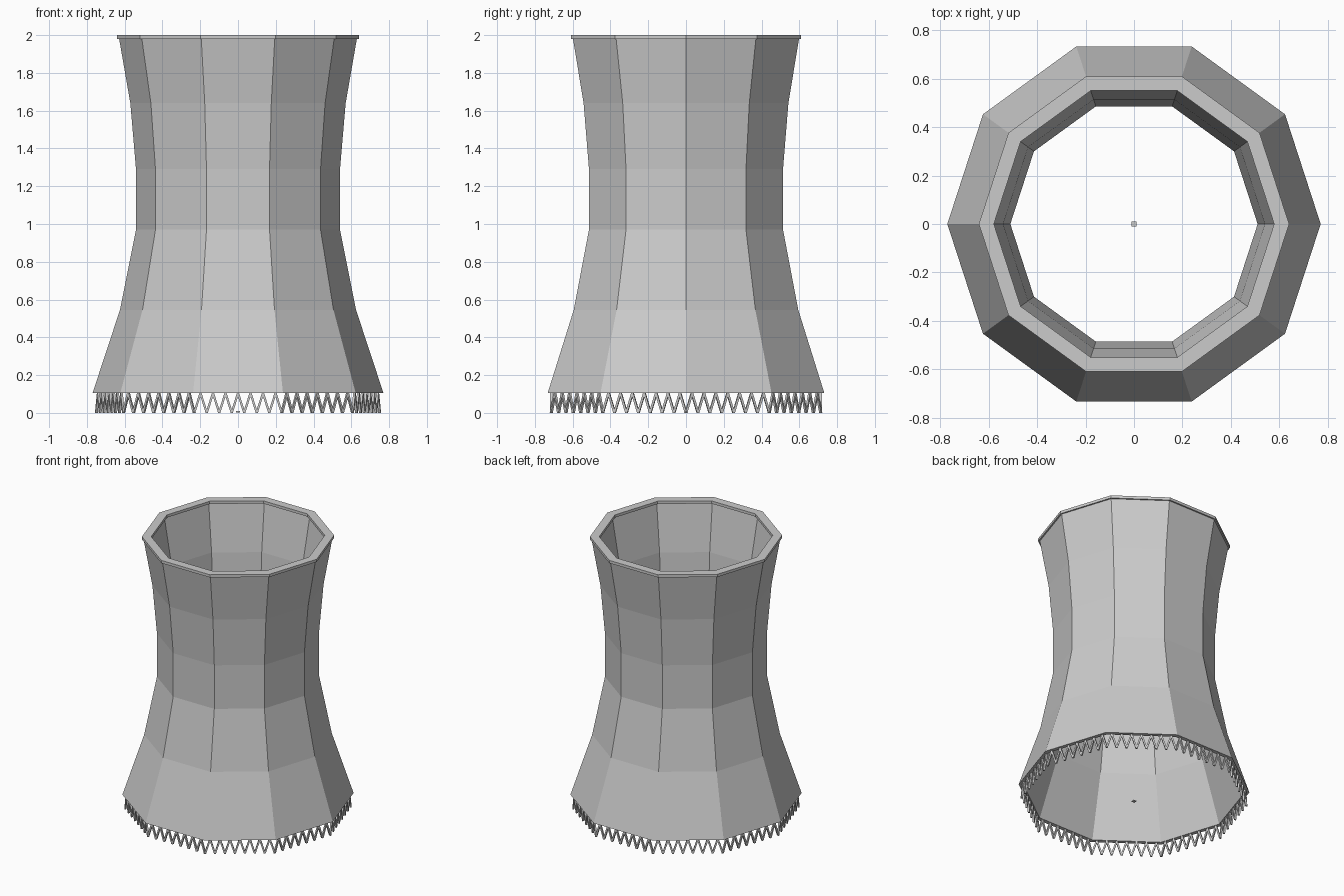
import bpy, bmesh, math
from mathutils import Vector

if "Cube" in bpy.data.objects:
    bpy.data.objects.remove(bpy.data.objects["Cube"])

SIDES = 10
VEES = 7           # zigzag periods per side
LEG_R = 0.75
LEG_TOP = 0.105
W = 0.006          # half width of a strut


def finish(bm, name):
    bmesh.ops.recalc_face_normals(bm, faces=bm.faces)
    me = bpy.data.meshes.new(name)
    bm.to_mesh(me)
    bm.free()
    ob = bpy.data.objects.new(name, me)
    bpy.context.collection.objects.link(ob)
    return ob


def corner(i, r, z):
    a = 2 * math.pi * i / SIDES
    return Vector((r * math.cos(a), r * math.sin(a), z))


def lathe(name, profile):
    """Sweep a closed (radius, z) profile around z with flat sides."""
    bm = bmesh.new()
    rings = [[bm.verts.new(corner(i, r, z)) for i in range(SIDES)] for r, z in profile]
    for k, ring in enumerate(rings):
        nxt = rings[(k + 1) % len(rings)]
        for i in range(SIDES):
            j = (i + 1) % SIDES
            bm.faces.new((ring[i], ring[j], nxt[j], nxt[i]))
    return finish(bm, name)


# Flared tower shell with a thin wall
outer = [(0.77, 0.105), (0.625, 0.545), (0.54, 0.97), (0.54, 1.29), (0.57, 1.64), (0.63, 1.985)]
inner = [(r - 0.03, z) for r, z in reversed(outer)]
lathe("tower_shell", outer + inner)

# Rim ring around the mouth
lathe("top_rim", [(0.64, 1.98), (0.64, 2.0), (0.578, 2.0), (0.578, 1.98)])


# Zigzag support struts under the shell
def strut(bm, p, q, along, out):
    ends = []
    for c in (p, q):
        ends.append([bm.verts.new(c + along * W * s + out * W * t)
                     for s, t in ((-1, -1), (1, -1), (1, 1), (-1, 1))])
    a, b = ends
    bm.faces.new(a)
    bm.faces.new(b)
    for i in range(4):
        j = (i + 1) % 4
        bm.faces.new((a[i], a[j], b[j], b[i]))


bm = bmesh.new()
for side in range(SIDES):
    c0, c1 = corner(side, LEG_R, 0), corner(side + 1, LEG_R, 0)
    along = (c1 - c0).normalized()
    out = (c0 + c1).normalized()
    pts = [c0.lerp(c1, k / (2 * VEES)) + Vector((0, 0, LEG_TOP * (k % 2)))
           for k in range(2 * VEES + 1)]
    for p, q in zip(pts, pts[1:]):
        strut(bm, p, q, along, out)
finish(bm, "support_struts")

# Small marker plate on the ground at the centre
bm = bmesh.new()
bmesh.ops.create_cube(bm, size=1)
bmesh.ops.scale(bm, vec=(0.022, 0.022, 0.006), verts=bm.verts)
bmesh.ops.translate(bm, vec=(0, 0, 0.006), verts=bm.verts)
finish(bm, "centre_plate")
